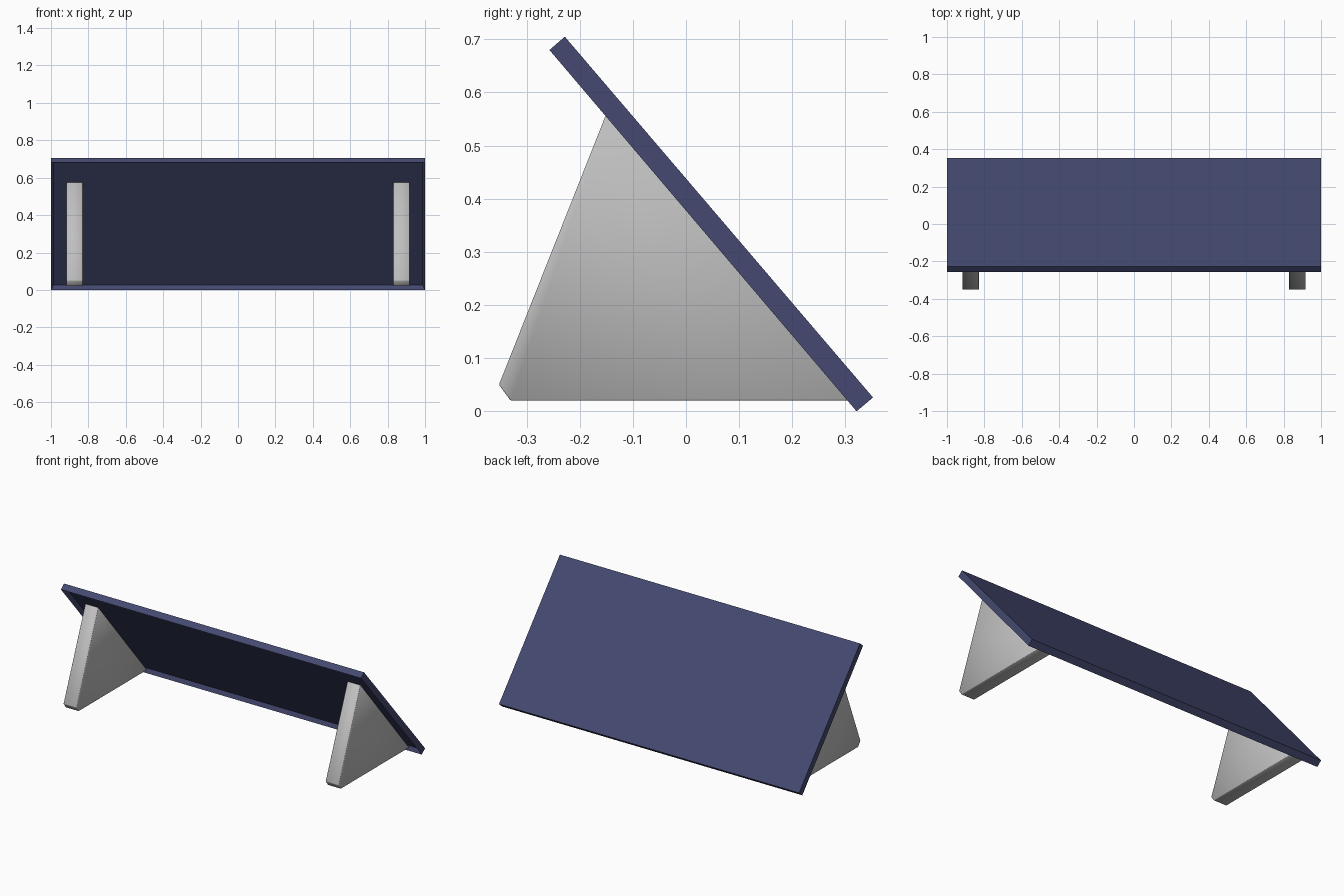
import bpy, bmesh
from mathutils import Vector

cube = bpy.data.objects.get("Cube")
if cube:
    bpy.data.objects.remove(cube, do_unlink=True)


def material(name, rgb):
    mat = bpy.data.materials.new(name)
    mat.use_nodes = True
    mat.diffuse_color = (*rgb, 1)
    mat.node_tree.nodes["Principled BSDF"].inputs["Base Color"].default_value = (*rgb, 1)
    return mat


navy = material("navy blue", (0.058, 0.066, 0.16))
grey = material("light grey", (0.52, 0.52, 0.52))


def extrude_profile(bm, profile, x0, x1):
    """Extrude a side profile of (y, z) points from x0 to x1."""
    face = bm.faces.new([bm.verts.new((x0, y, z)) for y, z in profile])
    grown = bmesh.ops.extrude_face_region(bm, geom=[face])["geom"]
    moved = [v for v in grown if isinstance(v, bmesh.types.BMVert)]
    bmesh.ops.translate(bm, verts=moved, vec=(x1 - x0, 0, 0))
    bmesh.ops.recalc_face_normals(bm, faces=bm.faces[:])


def finish(bm, name, mat):
    mesh = bpy.data.meshes.new(name)
    bm.to_mesh(mesh)
    bm.free()
    mesh.materials.append(mat)
    obj = bpy.data.objects.new(name, mesh)
    bpy.context.collection.objects.link(obj)
    return obj


# Sloping panel, a shallow tray open on its underside
bm = bmesh.new()
extrude_profile(bm, [(-0.257, 0.68), (-0.228, 0.705), (0.352, 0.026), (0.321, 0.0)], -1, 1)
down = Vector((0, -0.76, -0.65))
under = max(bm.faces, key=lambda f: f.normal.dot(down))
bmesh.ops.inset_region(bm, faces=[under], thickness=0.02)
bmesh.ops.translate(bm, verts=under.verts[:], vec=-0.024 * down)
finish(bm, "sloping_panel", navy)

# Wedge-shaped legs, their upper edge seated inside the panel
leg_profile = [(-0.352, 0.05), (-0.144, 0.575), (-0.13, 0.56), (0.318, 0.024), (0.31, 0.02), (-0.33, 0.02)]
for side, name in ((1, "left_leg"), (-1, "right_leg")):
    bm = bmesh.new()
    extrude_profile(bm, leg_profile, side * 0.83, side * 0.917)
    # Softened edges with smooth shading
    bmesh.ops.bevel(bm, geom=bm.edges[:], offset=0.002, segments=1, affect='EDGES')
    for face in bm.faces:
        face.smooth = True
    finish(bm, name, grey)
